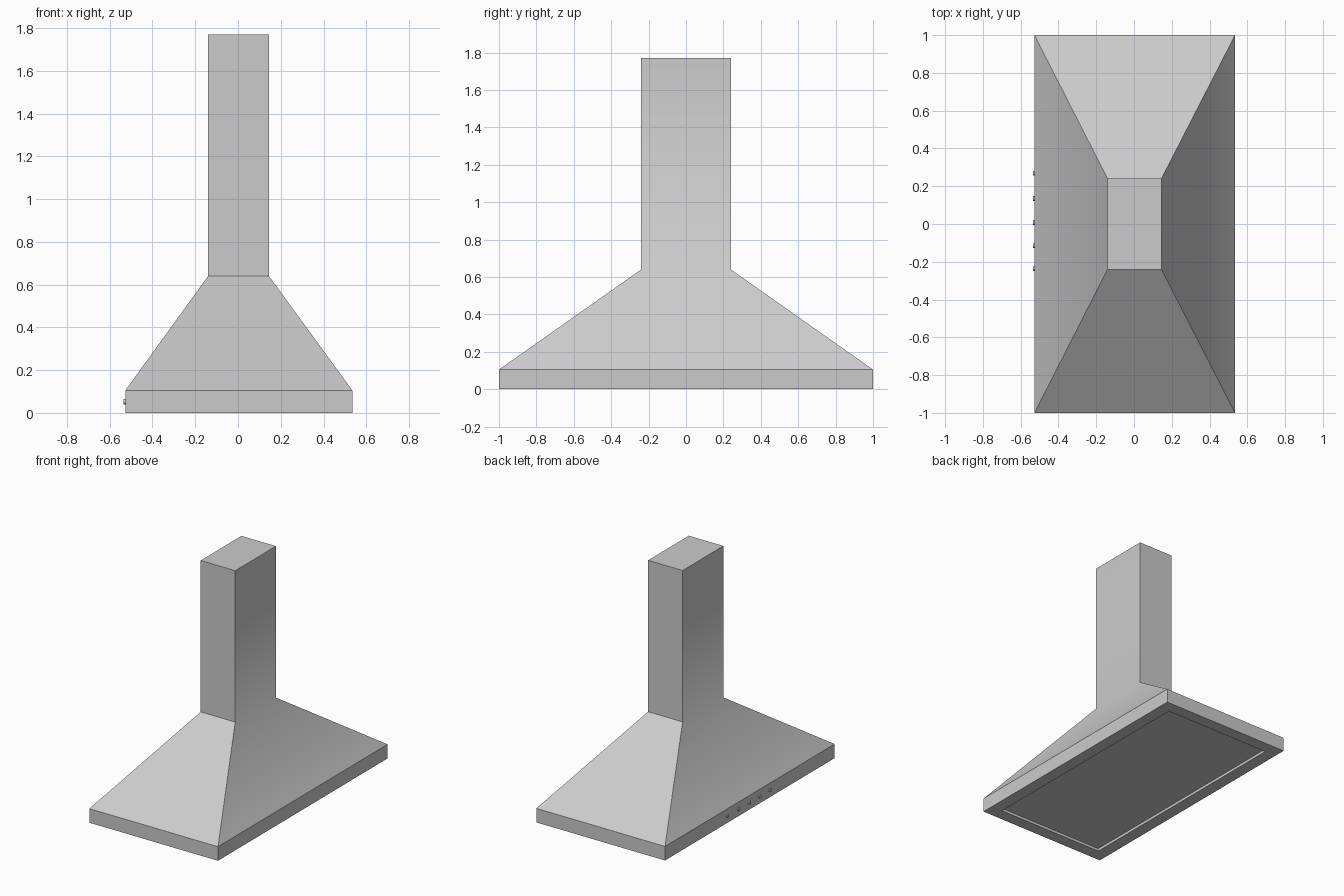
import bpy, bmesh, math
from mathutils import Matrix

if "Cube" in bpy.data.objects:
    bpy.data.objects.remove(bpy.data.objects["Cube"])

X0, X1, Y = -0.527, 0.535, 1.0      # canopy footprint
CX0, CX1, CY = -0.14, 0.145, 0.24   # chimney footprint
RIM, NECK, TOP = 0.105, 0.64, 1.77  # heights


def ring(x0, x1, y, z):
    return [(x0, -y, z), (x1, -y, z), (x1, y, z), (x0, y, z)]


def loft(name, rings, cap_start=False, cap_end=False, smooth_angle=0):
    """Join rectangular rings bottom to top; edges flatter than smooth_angle are smooth."""
    bm = bmesh.new()
    loops = [[bm.verts.new(p) for p in r] for r in rings]
    for a, b in zip(loops, loops[1:]):
        for i in range(4):
            j = (i + 1) % 4
            bm.faces.new((a[i], a[j], b[j], b[i]))
    if cap_start:
        bm.faces.new(loops[0][::-1])
    if cap_end:
        bm.faces.new(loops[-1])
    bm.normal_update()
    for f in bm.faces:
        f.smooth = smooth_angle > 0
    for e in bm.edges:
        e.smooth = e.calc_face_angle(math.pi) < math.radians(smooth_angle)
    return finish(name, bm)


def finish(name, bm):
    me = bpy.data.meshes.new(name)
    bm.to_mesh(me)
    bm.free()
    ob = bpy.data.objects.new(name, me)
    bpy.context.collection.objects.link(ob)
    return ob


# Flared canopy running into the chimney
loft("canopy_and_chimney",
     [ring(X0, X1, Y, RIM), ring(CX0, CX1, CY, NECK), ring(CX0, CX1, CY, TOP)],
     cap_end=True, smooth_angle=40)

# Rim band with a recessed filter panel underneath
t, depth = 0.092, 0.02
loft("rim_and_filter",
     [ring(X0 + t, X1 - t, Y - t, depth), ring(X0 + t, X1 - t, Y - t, 0),
      ring(X0, X1, Y, 0), ring(X0, X1, Y, RIM)], cap_start=True)

# Row of control buttons on the left side
for n, y in enumerate((-0.236, -0.114, 0.008, 0.135, 0.268)):
    bm = bmesh.new()
    bmesh.ops.create_cone(
        bm, cap_ends=True, segments=20, radius1=0.012, radius2=0.012, depth=0.016,
        matrix=Matrix.Translation((X0, y, 0.052)) @ Matrix.Rotation(math.pi / 2, 4, 'Y'))
    for f in bm.faces:
        f.smooth = len(f.verts) == 4
    for e in bm.edges:
        e.smooth = e.calc_face_angle() < math.radians(40)
    finish(f"button_{n + 1}", bm)
